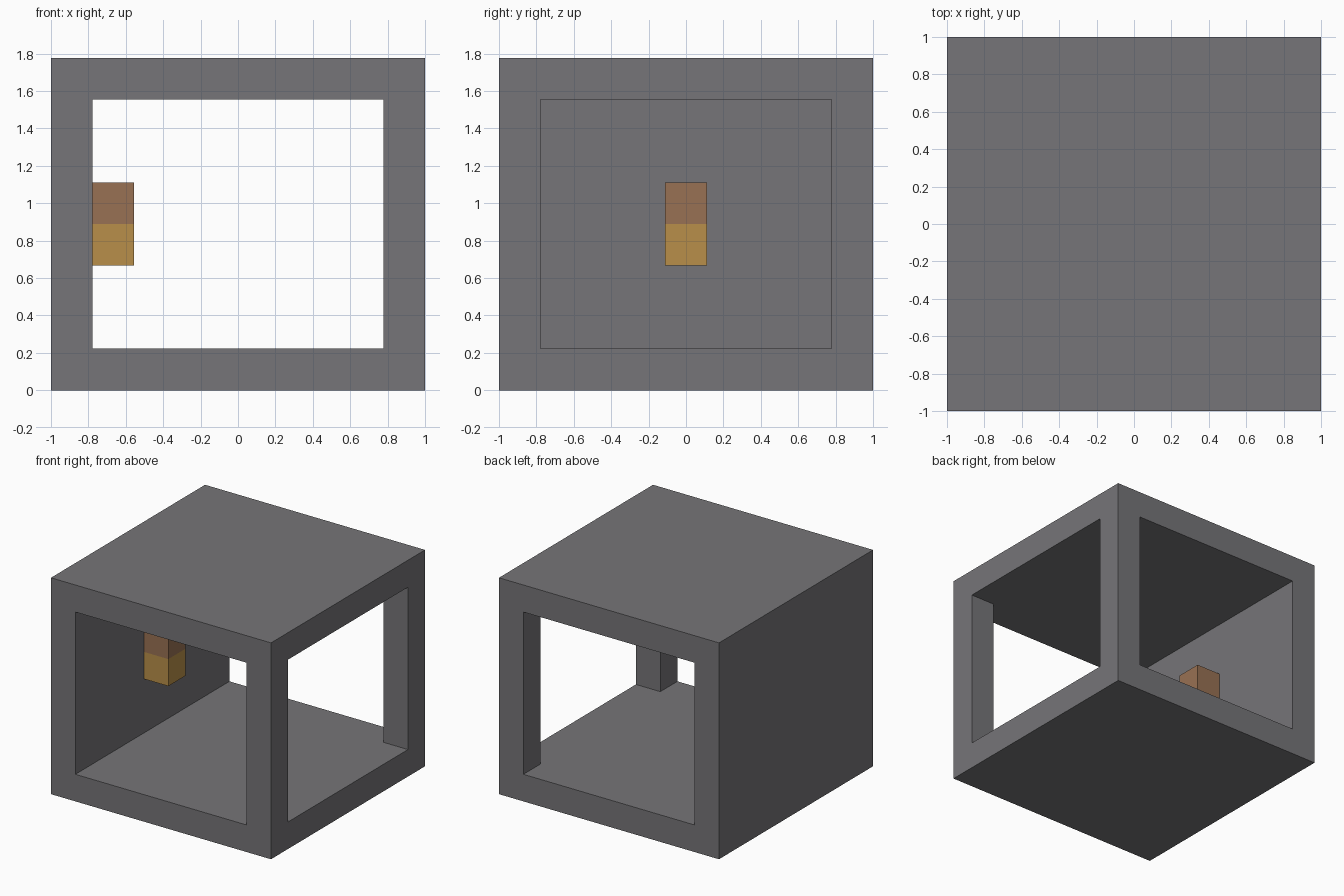
import bpy
import bmesh
from mathutils import Matrix, Vector

default = bpy.data.objects.get("Cube")
if default:
    bpy.data.objects.remove(default, do_unlink=True)

U = 2 / 9            # wall thickness, the module of the whole model
INNER = 1 - U        # half width of the room
HEIGHT = 8 * U


def material(name, rgb):
    mat = bpy.data.materials.new(name)
    mat.use_nodes = True
    mat.diffuse_color = (*rgb, 1)
    mat.node_tree.nodes["Principled BSDF"].inputs["Base Color"].default_value = (*rgb, 1)
    return mat


def add_object(name, bm, mat):
    bmesh.ops.recalc_face_normals(bm, faces=bm.faces)
    mesh = bpy.data.meshes.new(name)
    bm.to_mesh(mesh)
    bm.free()
    mesh.materials.append(mat)
    obj = bpy.data.objects.new(name, mesh)
    bpy.context.collection.objects.link(obj)
    return obj


def box(name, center, size, mat):
    bm = bmesh.new()
    bmesh.ops.create_cube(bm, size=1, matrix=Matrix.Translation(center) @ Matrix.Diagonal((*size, 1)))
    return add_object(name, bm, mat)


def prism(name, outline, z0, z1, mat):
    bm = bmesh.new()
    base = bm.faces.new([bm.verts.new((x, y, z0)) for x, y in outline])
    result = bmesh.ops.extrude_face_region(bm, geom=[base])
    top = [v for v in result["geom"] if isinstance(v, bmesh.types.BMVert)]
    bmesh.ops.translate(bm, verts=top, vec=Vector((0, 0, z1 - z0)))
    return add_object(name, bm, mat)


stone = material("grey stone", (0.181, 0.178, 0.188))
brown = material("brown", (0.314, 0.165, 0.087))
amber = material("amber", (0.485, 0.275, 0.067))

# Hollow room: solid right wall, openings on the front, back and left
room = box("room_frame", (0, 0, HEIGHT / 2), (2, 2, HEIGHT), stone)
OUT = 1 + U
half = [(-INNER, OUT), (INNER, OUT), (INNER, INNER), (OUT, INNER)]
outline = half + [(x, -y) for x, y in reversed(half)]
cutter = prism("opening_cutter", outline, U, HEIGHT - U, stone)
cutter.hide_render = True

cut = room.modifiers.new("openings", "BOOLEAN")
cut.operation = "DIFFERENCE"
cut.solver = "EXACT"
cut.object = cutter
bpy.context.view_layer.objects.active = room
bpy.ops.object.modifier_apply(modifier=cut.name)
bpy.data.objects.remove(cutter, do_unlink=True)

# Two-tone block on the inside of the solid wall
for name, level, mat in (("block_lower", 3, amber), ("block_upper", 4, brown)):
    box(name, (-INNER + U / 2, 0, (level + 0.5) * U), (U, U, U), mat)
